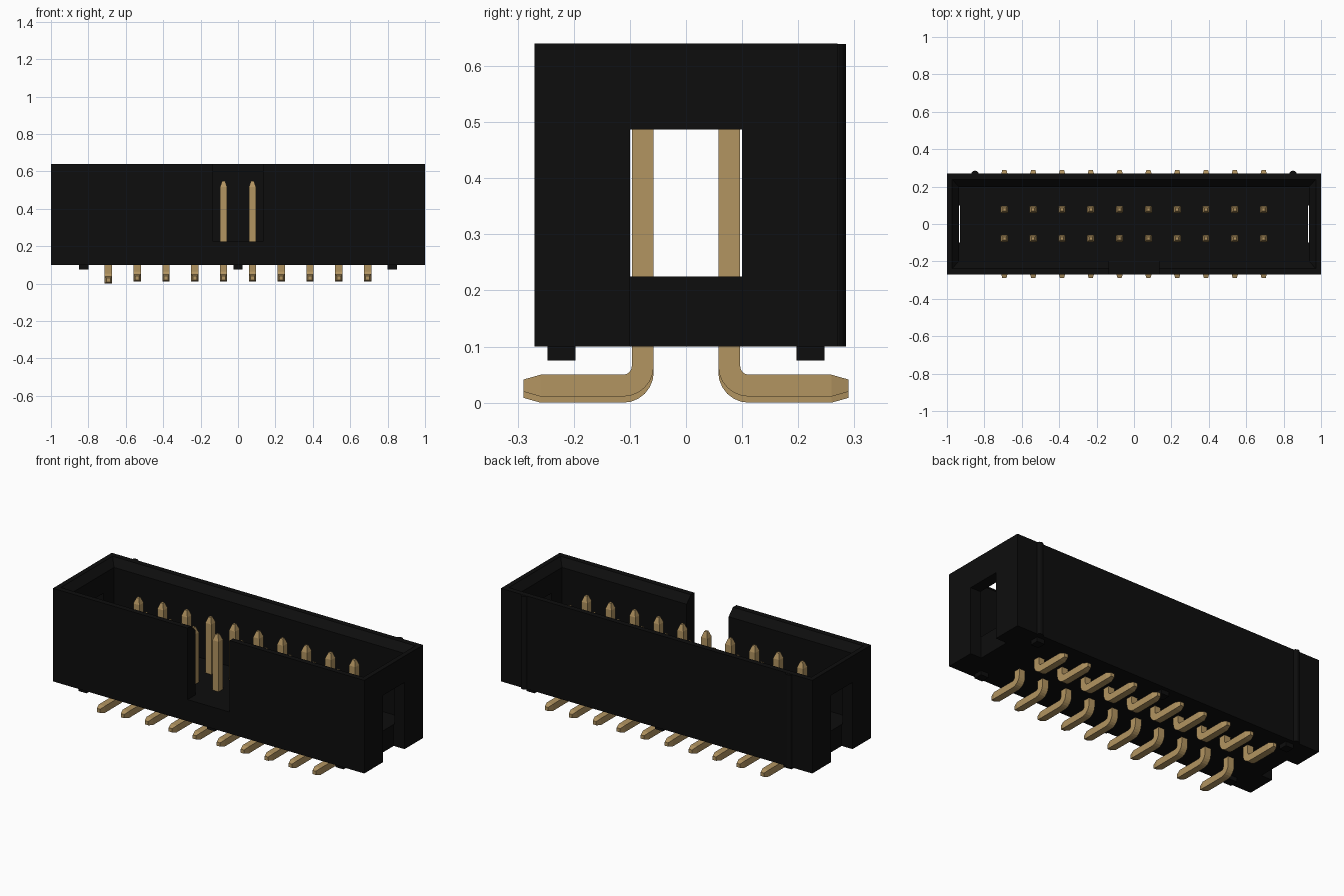
import bpy, bmesh, math
from mathutils import Vector

if "Cube" in bpy.data.objects:
    bpy.data.objects.remove(bpy.data.objects["Cube"])


def material(name, rgb):
    m = bpy.data.materials.new(name)
    m.diffuse_color = (*rgb, 1)
    m.use_nodes = True
    m.node_tree.nodes["Principled BSDF"].inputs["Base Color"].default_value = m.diffuse_color
    return m


BLACK = material("black_plastic", (0.004, 0.004, 0.004))
GOLD = material("gold_metal", (0.45, 0.30, 0.12))


def skin(name, rings, mat):
    """Join a row of equal-length point rings into a closed solid."""
    bm = bmesh.new()
    vs = [[bm.verts.new(p) for p in r] for r in rings]
    n = len(vs[0])
    for a, b in zip(vs, vs[1:]):
        for i in range(n):
            j = (i + 1) % n
            bm.faces.new((a[i], a[j], b[j], b[i]))
    bm.faces.new(vs[0])
    bm.faces.new(vs[-1])
    bmesh.ops.recalc_face_normals(bm, faces=bm.faces)
    me = bpy.data.meshes.new(name)
    bm.to_mesh(me)
    bm.free()
    me.materials.append(mat)
    ob = bpy.data.objects.new(name, me)
    bpy.context.collection.objects.link(ob)
    return ob


def rect(hx, hy, z, cx=0, cy=0):
    return [(cx + sx * hx, cy + sy * hy, z)
            for sx, sy in ((-1, -1), (1, -1), (1, 1), (-1, 1))]


def box(name, x0, x1, y0, y1, z0, z1):
    hx, hy, cx, cy = (x1 - x0) / 2, (y1 - y0) / 2, (x0 + x1) / 2, (y0 + y1) / 2
    return skin(name, [rect(hx, hy, z0, cx, cy), rect(hx, hy, z1, cx, cy)], BLACK)


# Housing: open box with a bevelled inner lip, key slot in front and end windows
FLOOR, BOTTOM, TOP = 0.225, 0.10, 0.64
housing = box("housing", -1, 1, -0.27, 0.27, BOTTOM, TOP)
cutters = [
    skin("cavity_cutter", [rect(0.935, 0.198, FLOOR), rect(0.935, 0.198, 0.60),
                           rect(0.972, 0.238, TOP), rect(0.972, 0.238, 0.70)], BLACK),
    box("key_slot_cutter", -0.135, 0.135, -0.35, -0.15, FLOOR, 0.75),
    box("right_window_cutter", 0.93, 1.1, -0.10, 0.10, 0.0, 0.487),
    box("left_window_cutter", -1.1, -0.93, -0.10, 0.10, 0.0, 0.487),
]
bpy.context.view_layer.objects.active = housing
for c in cutters:
    c.hide_render = True
    mod = housing.modifiers.new(c.name, 'BOOLEAN')
    mod.operation = 'DIFFERENCE'
    mod.solver = 'EXACT'
    mod.object = c
    bpy.ops.object.modifier_apply(modifier=mod.name)
for c in cutters:
    bpy.data.objects.remove(c, do_unlink=True)

# Rounded ribs on the back wall
for x in (-0.85, 0.85):
    ring = [(x + 0.02 * math.cos(a), 0.265 + 0.02 * math.sin(a))
            for a in (i * math.tau / 16 for i in range(16))]
    skin("back_rib", [[(px, py, z) for px, py in ring] for z in (BOTTOM, TOP - 0.001)], BLACK)

# Small standoff feet below the housing
for x in (-0.825, 0, 0.825):
    for y in (-0.222, 0.222):
        box("standoff", x - 0.025, x + 0.025, y - 0.025, y + 0.025, 0.075, 0.11)

# Pins: square wire swept down, round a bend and outwards, tapered at both ends
H, R, Y, FOOT = 0.0195, 0.035, 0.077, 0.0305
path = [((Y, 0.548), 0, 0.4), ((Y, 0.515), 0, 1)]
for i in range(7):
    t = i / 6 * math.pi / 2
    path.append(((Y + R - R * math.cos(t), FOOT + R - R * math.sin(t)), t, 1))
path += [((0.259, FOOT), math.pi / 2, 1), ((0.29, FOOT), math.pi / 2, 0.55)]


def pin(x, side, dz):
    rings = []
    for (y, z), t, s in path:
        n = Vector((math.cos(t), math.sin(t))) * H * s
        rings.append([(x + sx * H * s, side * (y + sn * n.x), z + sn * n.y + dz)
                      for sx, sn in ((-1, -1), (1, -1), (1, 1), (-1, 1))])
    skin("pin", rings, GOLD)


# Ten columns in two rows; the first column sits slightly lower
for col in range(10):
    for side in (-1, 1):
        pin((col - 4.5) * 0.154, side, -0.011 if col == 0 else 0)
